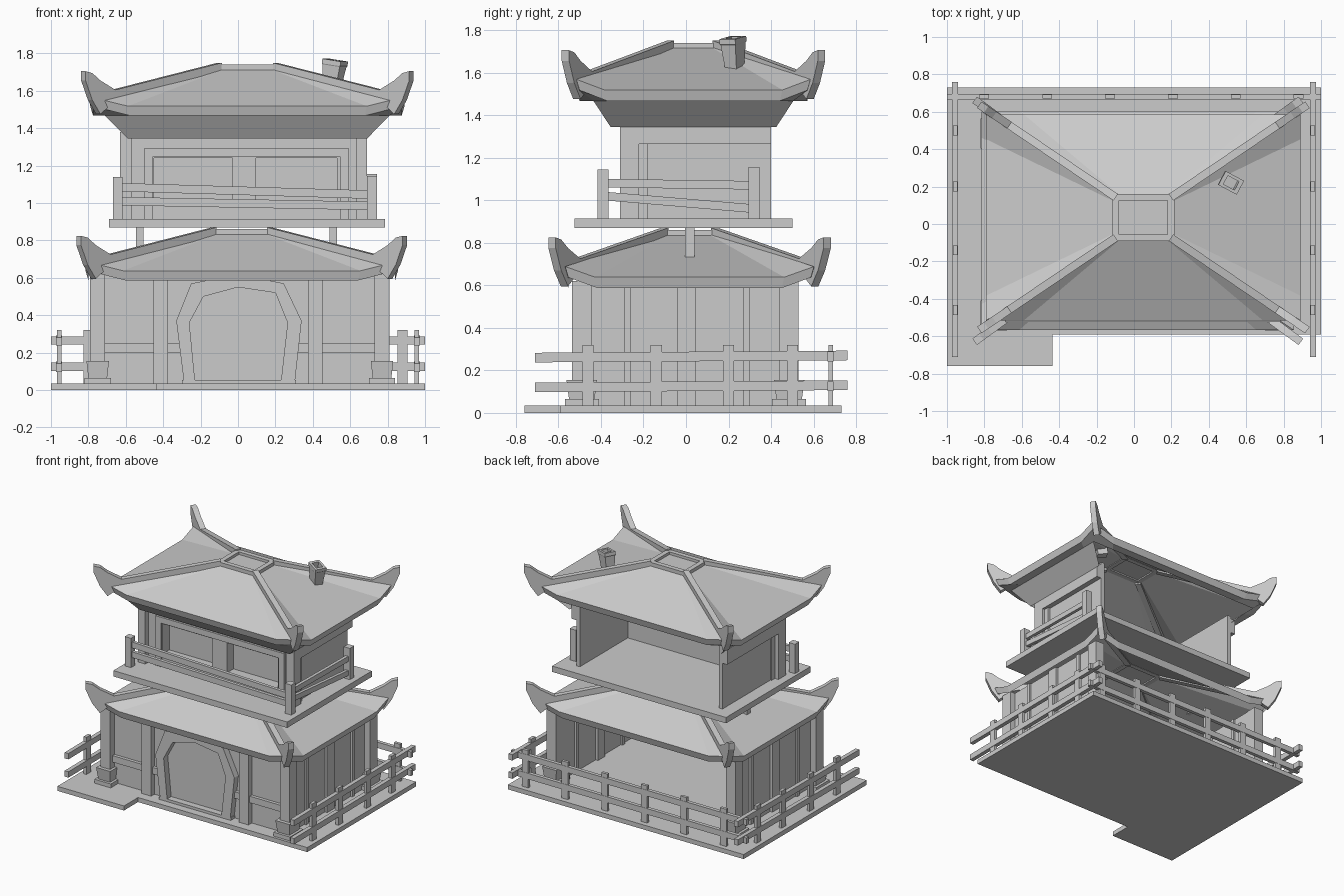
import bpy
import bmesh
from math import radians
from mathutils import Vector, Matrix

cube = bpy.data.objects.get("Cube")
if cube:
    bpy.data.objects.remove(cube, do_unlink=True)

GREY = (0.6, 0.6, 0.6, 1)
mat = bpy.data.materials.new("plain grey")
mat.use_nodes = True
mat.diffuse_color = GREY
mat.node_tree.nodes["Principled BSDF"].inputs["Base Color"].default_value = GREY


def finish(name, bm):
    bmesh.ops.recalc_face_normals(bm, faces=bm.faces)
    mesh = bpy.data.meshes.new(name)
    bm.to_mesh(mesh)
    bm.free()
    mesh.materials.append(mat)
    obj = bpy.data.objects.new(name, mesh)
    bpy.context.collection.objects.link(obj)
    return obj


def box(name, x0, x1, y0, y1, z0, z1, flare=1.0):
    """Box between bounds; flare scales its top end."""
    bm = bmesh.new()
    bmesh.ops.create_cube(bm, size=1)
    for v in bm.verts:
        if v.co.z > 0:
            v.co.xy *= flare
        v.co = Vector(((x0 + x1) / 2 + v.co.x * (x1 - x0),
                       (y0 + y1) / 2 + v.co.y * (y1 - y0),
                       (z0 + z1) / 2 + v.co.z * (z1 - z0)))
    return finish(name, bm)


def bridge(bm, a, b, skip=()):
    """Quads between two closed loops."""
    for i in range(len(a)):
        if i not in skip:
            j = (i + 1) % len(a)
            bm.faces.new((a[i], a[j], b[j], b[i]))


def sweep(name, a, b, width, stations):
    """Bar from a to b; stations are (fraction, top offset, bottom offset)."""
    a, b = Vector(a), Vector(b)
    side = (b - a).cross(Vector((0, 0, 1))).normalized() * width / 2
    bm = bmesh.new()
    loops = []
    for t, hi, lo in stations:
        p = a.lerp(b, t)
        loops.append([bm.verts.new(p + side * s + Vector((0, 0, dz)))
                      for s, dz in ((-1, lo), (1, lo), (1, hi), (-1, hi))])
    for p, q in zip(loops, loops[1:]):
        bridge(bm, p, q)
    bm.faces.new(loops[0])
    bm.faces.new(loops[-1])
    return finish(name, bm)


def beam(name, a, b, w, h):
    return sweep(name, a, b, w, ((0, h / 2, -h / 2), (1, h / 2, -h / 2)))


def ring(bm, cx, cy, hx, hy, z, lift=0.0):
    """Rectangle loop with extra points beside each corner, corners lifted."""
    corners = [(-1, -1), (1, -1), (1, 1), (-1, 1)]
    verts = []
    for i, (sx, sy) in enumerate(corners):
        nx, ny = corners[(i + 1) % 4]
        for t in (0, 0.12, 0.88):
            px, py = sx + (nx - sx) * t, sy + (ny - sy) * t
            verts.append(bm.verts.new((cx + px * hx, cy + py * hy,
                                       z + (lift if t == 0 else 0))))
    return verts


def roof(name, cx, cy, z, top, edge, tip, soffit=None):
    """Hipped roof: flat crown, straight slopes, thin eave band, curled hips."""
    bm = bmesh.new()
    low = [e - 0.015 for e in edge]
    loops = [ring(bm, cx, cy, *top, z - 0.02),
             ring(bm, cx, cy, *edge, z - 0.222, 0.05),
             ring(bm, cx, cy, *low, z - 0.273, 0.05)]
    bm.faces.new(loops[0])
    for a, b in zip(loops, loops[1:]):
        bridge(bm, a, b)
    if soffit:
        # flat eave underside, then a soffit sloping in to the walls, open at the back
        sx, sy = soffit
        inner = ring(bm, cx, cy, sx + 0.12, sy + 0.08, z - 0.273)
        bridge(bm, loops[-1], inner)
        bridge(bm, inner, ring(bm, cx, cy, sx, sy, z - 0.395), (6, 7, 8))
    finish(name, bm)

    # crown rim
    tx, ty = top
    for s in (-1, 1):
        box(name + "_rim_x", cx - tx, cx + tx, cy + s * ty - 0.018, cy + s * ty + 0.018, z - 0.03, z)
        box(name + "_rim_y", cx + s * tx - 0.018, cx + s * tx + 0.018, cy - ty, cy + ty, z - 0.03, z)

    # hip ridges with a hanging heel and an upturned end
    stations = ((0, 0.01, -0.04), (0.78, -0.135, -0.19), (0.89, -0.085, -0.265),
                (0.95, -0.045, -0.19), (1, -0.035, -0.085))
    for sx in (-1, 1):
        for sy in (-1, 1):
            sweep(name + "_hip", (cx + sx * tx, cy + sy * ty, z),
                  (cx + sx * tip[0], cy + sy * tip[1], z), 0.042, stations)


# ground slab with a step at the front
bm = bmesh.new()
outline = [(-1, -0.76), (-0.435, -0.76), (-0.435, -0.59), (1, -0.59), (1, 0.73), (-1, 0.73)]
face = bm.faces.new([bm.verts.new((x, y, 0)) for x, y in outline])
ext = bmesh.ops.extrude_face_region(bm, geom=[face])
for v in ext["geom"]:
    if isinstance(v, bmesh.types.BMVert):
        v.co.z = 0.035
finish("ground_slab", bm)

# lower storey walls, open at the back
box("front_wall", -0.74, 0.76, -0.48, -0.45, 0.03, 0.62)
for s in (-1, 1):
    x = 0.01 + s * 0.74
    box("side_wall", x - 0.015, x + 0.015, -0.48, 0.5, 0.03, 0.62)
    for y in (-0.275, 0.285):
        box("wall_batten", x - 0.03, x + 0.03, y - 0.015, y + 0.015, 0.03, 0.62)
    box("middle_post", x - 0.035, x + 0.035, -0.04, 0.045, 0.03, 0.62)
    px = 0.01 + s * 0.76
    for y in (-0.49, 0.485):
        box("corner_post", px - 0.04, px + 0.04, y - 0.045, y + 0.045, 0.03, 0.62)
        box("post_foot", px - 0.07, px + 0.07, y - 0.08, y + 0.08, 0.035, 0.065)
        box("post_block", px - 0.05, px + 0.05, y - 0.06, y + 0.06, 0.065, 0.155, 1.2)
    fx = s * 0.413
    box("front_post", fx - 0.04, fx + 0.04, -0.52, -0.47, 0.035, 0.6)
    cx = s * 0.52
    box("front_crossbeam", cx - 0.21, cx + 0.21, -0.505, -0.47, 0.2, 0.25)

# doorway arch, its outer frame running up under the eave
inner = [(-0.23, 0.05), (-0.26, 0.36), (-0.185, 0.5), (0, 0.55), (0.2, 0.52), (0.265, 0.36), (0.23, 0.05)]
outer = [(-0.29, 0.05), (-0.33, 0.37), (-0.25, 0.57), (0, 0.62), (0.245, 0.57), (0.34, 0.37), (0.305, 0.05)]
bm = bmesh.new()
rows = [[bm.verts.new((x, y, z)) for x, z in prof]
        for prof, y in ((inner, -0.47), (inner, -0.53), (outer, -0.53), (outer, -0.47))]
for k in range(4):
    a, b = rows[k], rows[(k + 1) % 4]
    for i in range(len(inner) - 1):
        bm.faces.new((a[i], a[i + 1], b[i + 1], b[i]))
for end in (0, -1):
    bm.faces.new([r[end] for r in rows])
finish("door_arch", bm)
box("door_sill", -0.3, 0.31, -0.53, -0.47, 0.03, 0.055)

# fences on both sides and the back
for s in (-1, 1):
    for z in (0.125, 0.265):
        beam("side_fence_rail", (s * 0.957, -0.71, z - 0.005), (s * 0.957, 0.76, z + 0.005), 0.032, 0.045)
    for y in (-0.46, -0.14, 0.2, 0.5):
        box("side_fence_post", s * 0.957 - 0.012, s * 0.957 + 0.012, y - 0.026, y + 0.026, 0.03, 0.32)
for z in (0.125, 0.265):
    beam("back_fence_rail", (-1, 0.68, z), (1, 0.68, z), 0.028, 0.045)
for i in range(6):
    x = -0.8 + i * 0.336
    box("back_fence_post", x - 0.026, x + 0.026, 0.67, 0.692, 0.03, 0.32)

roof("lower_roof", 0.02, 0.017, 0.86, (0.148, 0.117), (0.835, 0.585), (0.872, 0.647))

# upper storey floor and its struts
box("upper_floor", -0.69, 0.785, -0.525, 0.5, 0.87, 0.915)
for x in (-0.525, 0.51):
    box("floor_strut", x - 0.02, x + 0.02, -0.005, 0.04, 0.72, 0.88)

# upper storey walls with two deep windows, open at the back
wall = dict(left_pier=(-0.6, -0.45, 0.915, 1.4), middle_pier=(-0.03, 0.095, 0.915, 1.24),
            right_pier=(0.53, 0.67, 0.915, 1.4), sill=(-0.45, 0.53, 0.915, 1.01),
            lintel=(-0.45, 0.53, 1.24, 1.4))
for part, (x0, x1, z0, z1) in wall.items():
    box("upper_" + part, x0, x1, -0.27, -0.18, z0, z1)
box("window_back", -0.46, 0.54, -0.19, -0.175, 1.0, 1.25)
box("window_head_trim", -0.5, 0.59, -0.285, -0.27, 1.25, 1.295)
for x in (-0.5, 0.545):
    box("window_side_trim", x, x + 0.045, -0.285, -0.27, 0.915, 1.25)
for s in (-1, 1):
    x = 0.03 + s * 0.605
    box("upper_side_wall", x - 0.015, x + 0.015, -0.25, 0.4, 0.915, 1.4)
    x = 0.03 + s * 0.63
    box("upper_side_lintel", x - 0.03, x + 0.03, -0.25, 0.4, 1.265, 1.38)
    box("upper_corner_post", x - 0.03, x + 0.03, -0.31, -0.22, 0.915, 1.38)

# balcony railing along the front and one side
for x, y, h in ((-0.643, -0.39, 1.14), (0.717, -0.39, 1.145), (0.717, 0.32, 1.155)):
    box("railing_post", x - 0.026, x + 0.026, y - 0.026, y + 0.026, 0.91, h)
for z0, z1 in ((1.085, 1.045), (1.01, 0.985)):
    beam("front_railing", (-0.643, -0.39, z0), (0.717, -0.39, z1), 0.025, 0.045)
for z0, z1 in ((1.08, 1.07), (1.02, 0.96)):
    beam("side_railing", (0.717, -0.39, z0), (0.717, 0.32, z1), 0.025, 0.04)

roof("upper_roof", 0.05, 0.035, 1.74, (0.148, 0.108), (0.84, 0.55), (0.877, 0.602), (0.64, 0.39))

# hollow flared chimney, slightly turned and tilted
bm = bmesh.new()
place = (Matrix.Translation((0.51, 0.225, 1.685)) @ Matrix.Rotation(radians(-28), 4, "Z")
         @ Matrix.Rotation(radians(8), 4, "Y"))
rows = [[bm.verts.new(place @ Vector((sx * r, sy * r * 0.75, z)))
         for sx, sy in ((-1, -1), (1, -1), (1, 1), (-1, 1))]
        for r, z in ((0.036, -0.1), (0.052, 0.05), (0.056, 0.055), (0.056, 0.08), (0.034, 0.08), (0.034, 0.02))]
for a, b in zip(rows, rows[1:]):
    bridge(bm, a, b)
bm.faces.new(rows[0])
bm.faces.new(rows[-1])
finish("chimney", bm)
